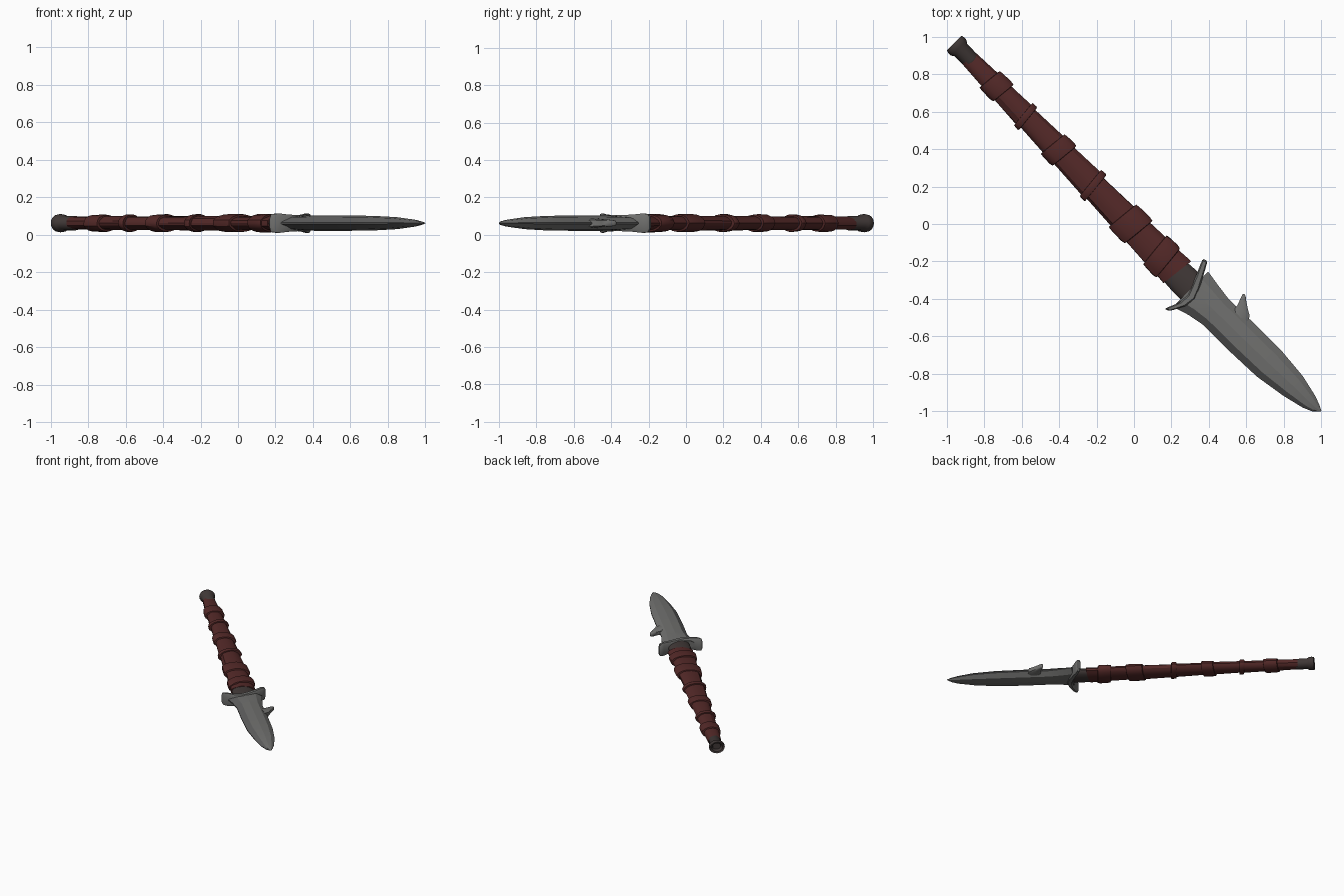
import bpy, bmesh, math, random
from mathutils import Matrix, Vector

random.seed(4)
cube = bpy.data.objects.get("Cube")
if cube:
    bpy.data.objects.remove(cube, do_unlink=True)

# The dagger is modelled along its own x axis, then laid on the diagonal
LAY = Matrix.Translation((0, 0, 0.062)) @ Matrix.Rotation(-math.pi / 4, 4, 'Z')


def material(name, rgb):
    m = bpy.data.materials.new(name)
    m.use_nodes = True
    m.diffuse_color = (*rgb, 1)
    m.node_tree.nodes["Principled BSDF"].inputs["Base Color"].default_value = (*rgb, 1)
    return m


STEEL = material("grey steel", (0.16, 0.16, 0.155))
EDGE = material("dark steel", (0.11, 0.11, 0.11))
LEATHER = material("red leather", (0.088, 0.022, 0.021))
IRON = material("dark iron", (0.052, 0.04, 0.038))


def loft(name, rings, mats, angle=35, rule=None):
    """Skin a row of equal point rings and cap both ends."""
    bm = bmesh.new()
    rows = [[bm.verts.new(LAY @ Vector(p)) for p in ring] for ring in rings]
    n = len(rows[0])
    for a, b in zip(rows, rows[1:]):
        for i in range(n):
            f = bm.faces.new((a[i], a[(i + 1) % n], b[(i + 1) % n], b[i]))
            f.material_index = rule(i) if rule else 0
    bm.faces.new(rows[0])
    bm.faces.new(rows[-1])
    bmesh.ops.recalc_face_normals(bm, faces=bm.faces)
    mesh = bpy.data.meshes.new(name)
    bm.to_mesh(mesh)
    bm.free()
    obj = bpy.data.objects.new(name, mesh)
    bpy.context.collection.objects.link(obj)
    for m in mats:
        mesh.materials.append(m)
    bpy.ops.object.select_all(action='DESELECT')
    obj.select_set(True)
    bpy.context.view_layer.objects.active = obj
    bpy.ops.object.shade_smooth_by_angle(angle=math.radians(angle))
    return obj


def oval(x, y, ry, rz, folds=None, tilt=0.0):
    n = len(folds) if folds else 16
    ring = []
    for i in range(n):
        a = 2 * math.pi * i / n
        k = folds[i] if folds else 1
        c = math.cos(a) * ry * k
        ring.append((x + tilt * c, y + c, math.sin(a) * rz * k))
    return ring


def axis(x):
    """Sideways drift of the handle's centre line."""
    return 0.004 - 0.022 * (x + 1.36) / 1.6


def handle_width(x):
    return 0.048 + 0.037 * (x + 1.25) / 1.5


# Pommel: flared iron end with a sunken cap
pommel = [(-1.335, 0.03, 0.025), (-1.357, 0.042, 0.034), (-1.362, 0.055, 0.046),
          (-1.345, 0.06, 0.049), (-1.325, 0.058, 0.047), (-1.31, 0.047, 0.039),
          (-1.23, 0.046, 0.039), (-1.22, 0.04, 0.034)]
loft("pommel", [oval(x, axis(x), ry, rz) for x, ry, rz in pommel], [IRON])

# Leather grip with lengthwise folds, one flared sleeve between each pair of bands
bands = [(-1.04, 0.052), (-0.815, 0.018), (-0.565, 0.045),
         (-0.3, 0.02), (-0.015, 0.062), (0.225, 0.05)]
stops = [-1.245] + [b[0] for b in bands] + [0.345]
for i, (a, b) in enumerate(zip(stops, stops[1:])):
    folds = [1 + random.uniform(-0.05, 0.05) for _ in range(18)]
    rows = []
    for t in (0, 0.3, 0.7, 1):
        x = a + (b - a) * t
        w = handle_width(x) + 0.006 * t
        rows.append(oval(x, axis(x), w, 0.035 + 0.08 * (w - 0.04), folds, 0.12))
    loft(f"grip_sleeve_{i + 1}", rows, [LEATHER], 25)

# Raised leather bands
for i, (x, half) in enumerate(bands):
    w = handle_width(x) + 0.019
    h = 0.045 + 0.1 * (w - 0.065)
    folds = [1 + random.uniform(-0.025, 0.025) for _ in range(18)]
    rows = [oval(x + half * t, axis(x), w * k, h * k, folds, 0.1 * (-1) ** i)
            for t, k in ((-1, 0.78), (-0.95, 0.97), (-0.5, 1), (0.6, 1.02), (1, 0.97), (1.05, 0.78))]
    loft(f"grip_band_{i + 1}", rows, [LEATHER])

# Iron collar between grip and guard
loft("collar", [oval(x, -0.025, ry, rz) for x, ry, rz in
                ((0.31, 0.078, 0.036), (0.4, 0.084, 0.038), (0.47, 0.084, 0.036))], [IRON])

# Crossguard: a bowed bar with raised, rounded ends
guard = [(0.448, -0.2, 0.008, 0.03), (0.452, -0.192, 0.014, 0.048), (0.465, -0.165, 0.016, 0.052),
         (0.486, -0.12, 0.018, 0.046), (0.492, -0.06, 0.022, 0.043), (0.473, -0.01, 0.022, 0.043),
         (0.445, 0.05, 0.018, 0.046), (0.42, 0.1, 0.016, 0.052), (0.408, 0.125, 0.014, 0.048),
         (0.404, 0.133, 0.008, 0.03)]
BAR = [(-1, -0.7), (-0.6, -1), (0.6, -1), (1, -0.7), (1, 0.7), (0.6, 1), (-0.6, 1), (-1, 0.7)]
loft("crossguard", [[(x + a * t, y + 0.3 * a * t, b * h) for a, b in BAR]
                    for x, y, t, h in guard], [STEEL])

# Blade: x, left edge, right edge, half thickness
blade = [(0.46, -0.165, 0.1, 0.036), (0.55, -0.137, 0.086, 0.04), (0.64, -0.12, 0.074, 0.041),
         (0.83, -0.12, 0.078, 0.041), (1.04, -0.112, 0.078, 0.039), (1.21, -0.085, 0.063, 0.032),
         (1.33, -0.056, 0.036, 0.02), (1.38, -0.034, 0.018, 0.011), (1.412, -0.004, 0.002, 0.002)]


def blade_ring(x, lo, hi, h):
    # flat central face, a bevel on each side, and a narrow blunt edge
    side = [(0, 0.1), (0.19, 0.82), (0.5, 1), (0.81, 0.82), (1, 0.1)]
    top = [(x, lo + (hi - lo) * s, h * k) for s, k in side]
    return top + [(px, py, -pz) for px, py, pz in reversed(top)]


loft("blade", [blade_ring(*r) for r in blade], [STEEL, EDGE], 12,
     lambda i: 1 if i in (0, 4, 8, 9) else 0)

# Hooked spur on the blade's side
spur = [(0.745, 0.045, 0.05, 0.026), (0.742, 0.075, 0.042, 0.023), (0.722, 0.1, 0.027, 0.02),
        (0.7, 0.125, 0.017, 0.018), (0.684, 0.146, 0.009, 0.014), (0.679, 0.151, 0.003, 0.006)]
loft("spur", [[(x + a * t, y + 0.35 * a * t, b * h) for a, b in BAR]
              for x, y, t, h in spur], [STEEL], 50)
